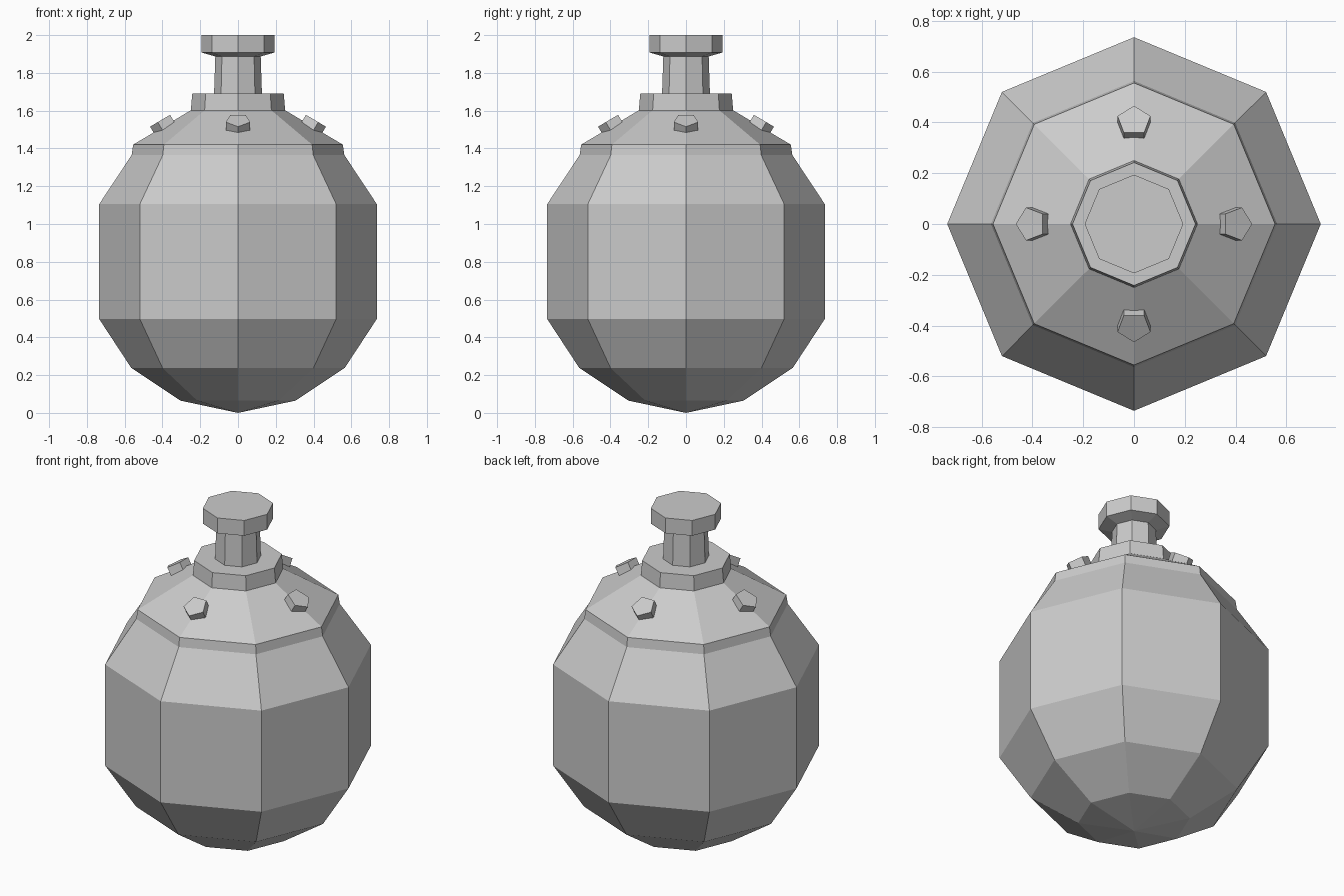
import bpy, bmesh
from math import pi, cos, sin, atan2

if "Cube" in bpy.data.objects:
    bpy.data.objects.remove(bpy.data.objects["Cube"])


def make_object(name, bm):
    bmesh.ops.recalc_face_normals(bm, faces=bm.faces[:])
    mesh = bpy.data.meshes.new(name)
    bm.to_mesh(mesh)
    bm.free()
    obj = bpy.data.objects.new(name, mesh)
    bpy.context.collection.objects.link(obj)
    return obj


def lathe(name, profile, sides=8):
    """Faceted solid of revolution; radius 0 gives a pole, open ends are capped."""
    bm = bmesh.new()
    rings = []
    for r, z in profile:
        if r == 0:
            rings.append([bm.verts.new((0, 0, z))] * sides)
        else:
            rings.append([bm.verts.new((r * cos(2 * pi * i / sides),
                                        r * sin(2 * pi * i / sides), z))
                          for i in range(sides)])
    for a, b in zip(rings, rings[1:]):
        for i in range(sides):
            j = (i + 1) % sides
            bm.faces.new(list(dict.fromkeys((a[i], a[j], b[j], b[i]))))
    for (r, z), ring in ((profile[0], rings[0]), (profile[-1], rings[-1])):
        if r > 0:
            bm.faces.new(ring)
    return make_object(name, bm)


# Octagonal round flask body with sloped shoulder
lathe("flask_body", [(0, 0), (0.305, 0.065), (0.565, 0.238), (0.735, 0.497),
                     (0.735, 1.105), (0.563, 1.365), (0.555, 1.42), (0.25, 1.602)])

# Collar, neck and stopper
lathe("collar", [(0.25, 1.60), (0.242, 1.69)])
lathe("neck", [(0.127, 1.68), (0.12, 1.895)])
lathe("stopper", [(0.12, 1.887), (0.194, 1.908), (0.194, 2.0)])

# Four pentagonal studs standing square to the shoulder slope
tilt = atan2(1.602 - 1.42, 0.555 - 0.25)
for k, side in enumerate(("right", "back", "left", "front")):
    stud = lathe("stud_" + side, [(0.068, -0.05), (0.068, 0.0)], sides=5)
    a = k * pi / 2
    stud.location = (0.407 * cos(a), 0.407 * sin(a), 1.55)
    stud.rotation_euler = (0, tilt, a)
